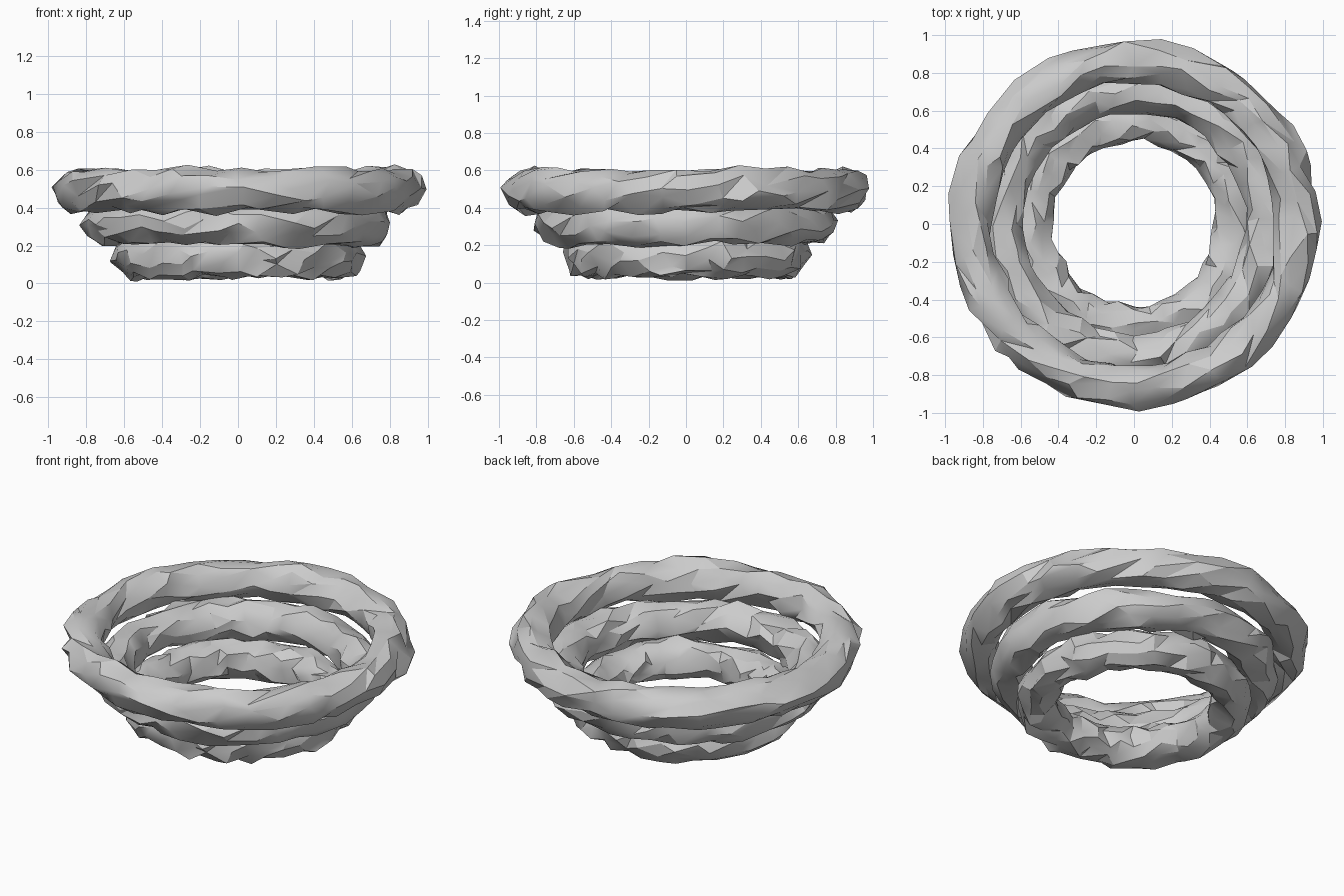
import bpy, bmesh, random
from math import sin, cos, tau, radians

cube = bpy.data.objects.get("Cube")
if cube:
    bpy.data.objects.remove(cube)

random.seed(11)

stone = bpy.data.materials.new("grey_stone")
stone.use_nodes = True
GREY = (0.6, 0.6, 0.6, 1)
stone.diffuse_color = GREY
stone.node_tree.nodes["Principled BSDF"].inputs["Base Color"].default_value = GREY

# The section turns by TWIST sides over one trip round the ring
SEGMENTS, SIDES, TWIST = 36, 10, 20


def rough_ring(name, radius, height, thickness):
    """Twisted rope-like torus with chipped, uneven facets."""
    bm = bmesh.new()
    loops = []
    for i in range(SEGMENTS):
        loop = []
        for j in range(SIDES):
            around = tau * (i + random.uniform(-0.35, 0.35)) / SEGMENTS
            section = tau * (j + TWIST * i / SEGMENTS) / SIDES
            section += random.uniform(-0.2, 0.2)
            r = thickness * random.triangular(0.8, 1.32, 1.02)
            out = radius + r * cos(section)
            loop.append(bm.verts.new((out * cos(around), out * sin(around),
                                      height + r * sin(section))))
        loops.append(loop)
    for i in range(SEGMENTS):
        a, b = loops[i], loops[(i + 1) % SEGMENTS]
        for j in range(SIDES):
            k = (j + 1) % SIDES
            bm.faces.new((a[j], b[j], b[k], a[k]))
    bmesh.ops.triangulate(bm, faces=bm.faces[:])
    bmesh.ops.recalc_face_normals(bm, faces=bm.faces[:])
    mesh = bpy.data.meshes.new(name)
    bm.to_mesh(mesh)
    bm.free()
    mesh.materials.append(stone)
    ring = bpy.data.objects.new(name, mesh)
    bpy.context.collection.objects.link(ring)
    bpy.ops.object.select_all(action="DESELECT")
    ring.select_set(True)
    bpy.context.view_layer.objects.active = ring
    bpy.ops.object.shade_smooth_by_angle(angle=radians(27))


# Three rings widening upward
rough_ring("bottom_ring", 0.545, 0.142, 0.108)
rough_ring("middle_ring", 0.70, 0.315, 0.108)
rough_ring("top_ring", 0.863, 0.49, 0.108)
